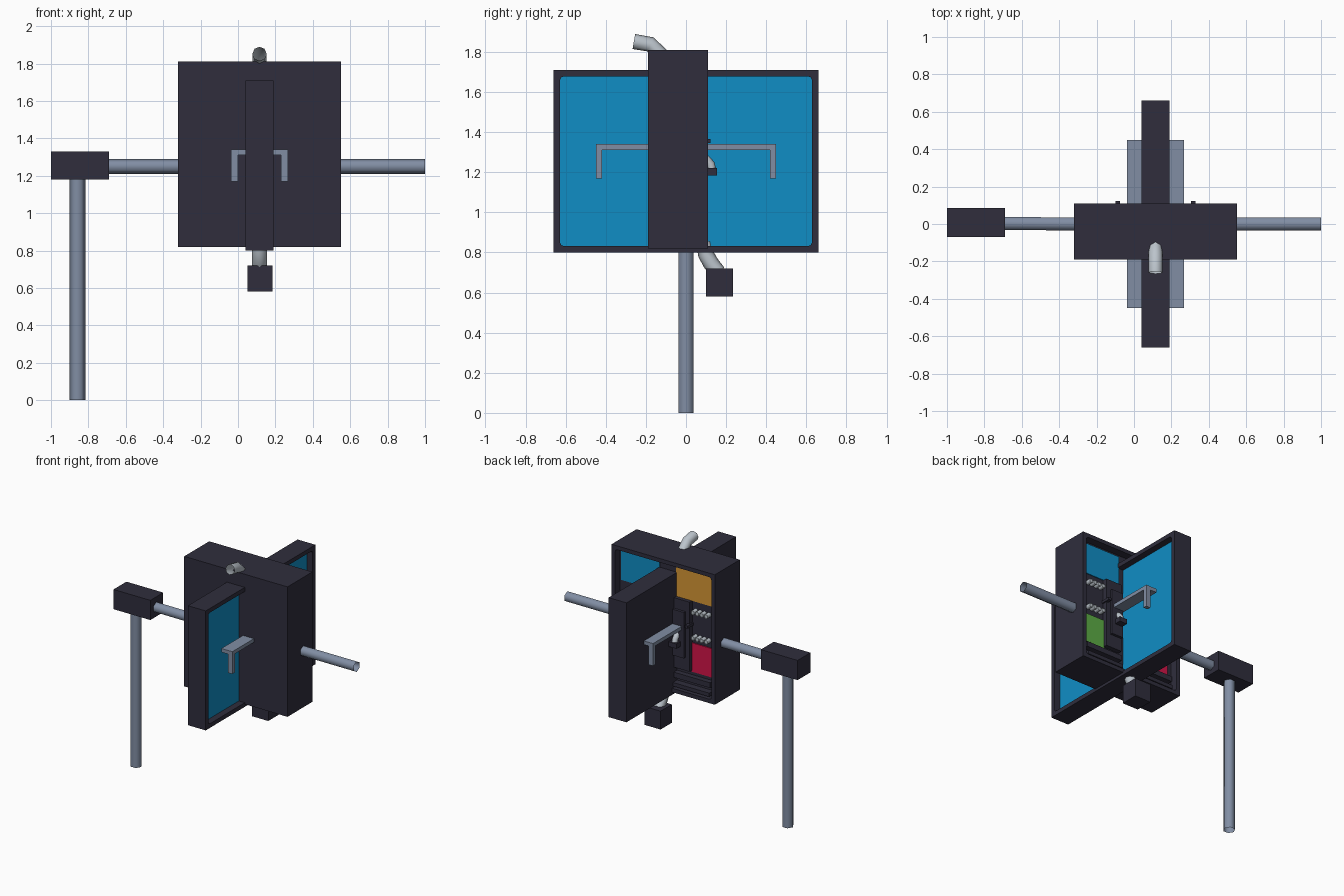
import bpy, bmesh, math
from mathutils import Vector

if "Cube" in bpy.data.objects:
    bpy.data.objects.remove(bpy.data.objects["Cube"])


def material(name, rgb):
    m = bpy.data.materials.new(name)
    m.diffuse_color = (*rgb, 1)
    m.use_nodes = True
    m.node_tree.nodes["Principled BSDF"].inputs["Base Color"].default_value = m.diffuse_color
    return m


DARK = material("dark_slate", (0.029, 0.027, 0.046))
BLUE = material("panel_blue", (0.005, 0.27, 0.56))
STEEL = material("blue_steel", (0.22, 0.27, 0.37))
SILVER = material("silver", (0.50, 0.55, 0.60))
ORANGE = material("orange", (0.68, 0.31, 0.035))
RED = material("red", (0.64, 0.007, 0.065))
GREEN = material("green", (0.11, 0.41, 0.06))
CX = 0.115  # mirror plane of the whole cabinet


def finish(name, bm, mats, smooth=False):
    bmesh.ops.recalc_face_normals(bm, faces=bm.faces)
    me = bpy.data.meshes.new(name)
    bm.to_mesh(me)
    bm.free()
    for m in mats:
        me.materials.append(m)
    ob = bpy.data.objects.new(name, me)
    bpy.context.collection.objects.link(ob)
    if smooth:
        bpy.context.view_layer.objects.active = ob
        ob.select_set(True)
        bpy.ops.object.shade_smooth_by_angle(angle=math.radians(65))
        ob.select_set(False)
    return ob


def block(bm, lo, hi):
    vs = bmesh.ops.create_cube(bm, size=1)["verts"]
    for v in vs:
        v.co = Vector([(lo[i] + hi[i]) / 2 + v.co[i] * (hi[i] - lo[i]) for i in range(3)])
    return vs


def box(name, lo, hi, mat):
    bm = bmesh.new()
    block(bm, lo, hi)
    return finish(name, bm, [mat])


def tray(name, lo, hi, axis, rim, depth, floor_mat):
    """Box whose face on the +axis side is sunk inside a rim."""
    bm = bmesh.new()
    block(bm, lo, hi)
    bm.normal_update()
    face = max(bm.faces, key=lambda f: f.normal[axis])
    bmesh.ops.inset_region(bm, faces=[face], thickness=rim)
    floor = bmesh.ops.extrude_face_region(bm, geom=[face])["geom"]
    bmesh.ops.delete(bm, geom=[face], context='FACES_ONLY')
    verts = [g for g in floor if isinstance(g, bmesh.types.BMVert)]
    for v in verts:
        v.co[axis] -= depth
    walls = [e for v in verts for e in v.link_edges
             if abs(e.verts[0].co[axis] - e.verts[1].co[axis]) > depth * 0.9]
    bmesh.ops.bevel(bm, geom=walls, offset=0.018, segments=2, affect='EDGES', profile=0.5)
    for f in bm.faces:
        if all(abs(v.co[axis] - (hi[axis] - depth)) < 1e-4 for v in f.verts):
            f.material_index = 1
    return finish(name, bm, [DARK, floor_mat])


def tube(name, path, radius, sides, side, mat):
    """Open tube swept along a flat path; side is the normal of its plane."""
    bm = bmesh.new()
    pts, s, rings = [Vector(p) for p in path], Vector(side), []
    for i, p in enumerate(pts):
        t = (pts[min(i + 1, len(pts) - 1)] - pts[max(i - 1, 0)]).normalized()
        n = t.cross(s)
        ang = [2 * math.pi * k / sides for k in range(sides)]
        rings.append([bm.verts.new(p + radius * (n * math.cos(a) + s * math.sin(a))) for a in ang])
    for a, b in zip(rings, rings[1:]):
        for k in range(sides):
            j = (k + 1) % sides
            bm.faces.new((a[k], a[j], b[j], b[k]))
    return finish(name, bm, [mat], True)


# two crossing cabinets
tray("main_cabinet", (-0.32, -0.19, 0.82), (0.55, 0.11, 1.81), 1, 0.042, 0.06, DARK)
tray("cross_cabinet", (0.04, -0.66, 0.80), (0.19, 0.66, 1.71), 0, 0.045, 0.05, BLUE)

# pole, junction box and horizontal pipes
tube("pole", [(-0.858, 0, 0), (-0.858, 0, 1.20)], 0.042, 6, (0, 1, 0), STEEL)
box("junction_box", (-1.0, -0.07, 1.18), (-0.69, 0.085, 1.33), DARK)
tube("left_pipe", [(-0.70, 0.003, 1.25), (-0.31, 0, 1.25)], 0.04, 6, (0, 1, 0), STEEL)
tube("right_pipe", [(0.54, 0, 1.25), (1.0, 0, 1.25)], 0.04, 6, (0, 1, 0), STEEL)

# bent hoses above and below
tube("top_hose", [(CX, -0.11, 1.77), (CX, -0.14, 1.80), (CX, -0.178, 1.838), (CX, -0.26, 1.852)],
     0.038, 8, (1, 0, 0), SILVER)
tube("bottom_hose", [(CX, 0.09, 0.85), (CX, 0.10, 0.79), (CX, 0.125, 0.745), (CX, 0.16, 0.70)],
     0.04, 8, (1, 0, 0), SILVER)
box("bottom_hose_box", (0.05, 0.10, 0.58), (0.185, 0.235, 0.72), DARK)

# parts mirrored on both sides of the cross cabinet
for s, side, top_mat, low_mat in ((-1, "left", ORANGE, RED), (1, "right", BLUE, GREEN)):
    def mbox(name, d0, d1, y0, y1, z0, z1, mat):
        xs = sorted((CX + s * d0, CX + s * d1))
        return box(side + "_" + name, (xs[0], y0, z0), (xs[1], y1, z1), mat)

    # handle: wide bar with a leg at each outer corner
    bm = bmesh.new()
    xs = sorted((CX + s * 0.06, CX + s * 0.152))
    block(bm, (xs[0], -0.45, 1.312), (xs[1], 0.45, 1.34))
    xs = sorted((CX + s * 0.116, CX + s * 0.152))
    for y in (-0.45, 0.42):
        block(bm, (xs[0], y, 1.17), (xs[1], y + 0.03, 1.314))
    finish(side + "_handle", bm, [STEEL])

    # coloured plates inside the main cabinet
    mbox("upper_plate", 0.07, 0.392, 0.049, 0.057, 1.53, 1.767, top_mat)
    mbox("lower_plate", 0.20, 0.37, 0.049, 0.057, 0.99, 1.21, low_mat)

    # dark equipment block, its catch and the lower rails
    mbox("equipment_block", 0.07, 0.205, 0.045, 0.085, 1.0, 1.53, DARK)
    mbox("equipment_cover", 0.07, 0.17, 0.08, 0.105, 1.10, 1.45, DARK)
    mbox("catch", 0.19, 0.215, 0.05, 0.122, 1.345, 1.365, DARK)
    mbox("upper_rail", 0.07, 0.38, 0.045, 0.09, 0.925, 0.965, DARK)
    mbox("lower_rail", 0.07, 0.38, 0.045, 0.10, 0.862, 0.89, DARK)

    # two rows of four knobs
    for row, z in (("upper", 1.46), ("lower", 1.265)):
        for k in range(4):
            x = CX + s * (0.235 + 0.037 * k)
            tube(f"{side}_{row}_knob_{k + 1}", [(x, 0.045, z), (x, 0.092, z)], 0.017, 8,
                 (1, 0, 0), SILVER)
            box(f"{side}_{row}_knob_cap_{k + 1}", (x - 0.012, 0.08, z - 0.012),
                (x + 0.012, 0.09, z + 0.012), SILVER)

    # small hose ending in a dark block
    x = CX + s * 0.11
    tube(side + "_small_hose", [(x, 0.07, 1.285), (x, 0.10, 1.265), (x, 0.122, 1.24), (x, 0.128, 1.215)],
         0.022, 8, (1, 0, 0), SILVER)
    mbox("small_hose_block", 0.078, 0.142, 0.085, 0.155, 1.185, 1.222, DARK)
